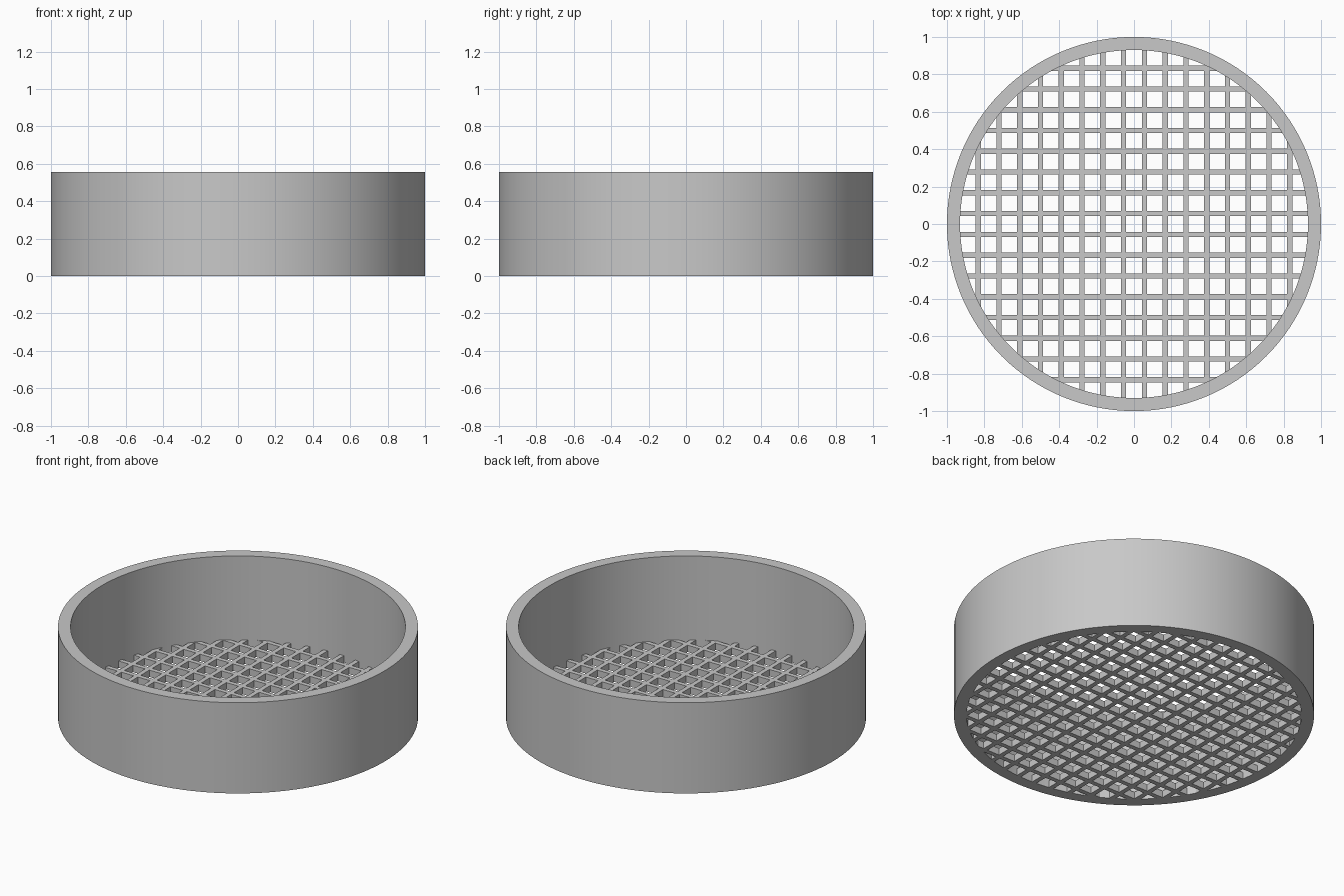
import bpy
import bmesh
import math
from mathutils import Matrix

if "Cube" in bpy.data.objects:
    bpy.data.objects.remove(bpy.data.objects["Cube"], do_unlink=True)

R_OUT, R_IN, HEIGHT = 1.0, 0.93, 0.556
PITCH, BAR, DEPTH = 1 / 9, 0.028, 0.042
SEGMENTS = 128

grey = bpy.data.materials.new("plain grey")
grey.use_nodes = True
colour = (0.58, 0.58, 0.58, 1)
grey.diffuse_color = colour
grey.node_tree.nodes["Principled BSDF"].inputs["Base Color"].default_value = colour


def make_object(name, bm):
    bmesh.ops.recalc_face_normals(bm, faces=bm.faces)
    mesh = bpy.data.meshes.new(name)
    bm.to_mesh(mesh)
    bm.free()
    mesh.materials.append(grey)
    obj = bpy.data.objects.new(name, mesh)
    bpy.context.collection.objects.link(obj)
    return obj


# Outer wall: rectangular section swept around a circle
bm = bmesh.new()
section = [(R_IN, 0), (R_OUT, 0), (R_OUT, HEIGHT), (R_IN, HEIGHT)]
rings = []
for i in range(SEGMENTS):
    a = 2 * math.pi * i / SEGMENTS
    rings.append([bm.verts.new((r * math.cos(a), r * math.sin(a), z)) for r, z in section])
for i, ring in enumerate(rings):
    after = rings[(i + 1) % SEGMENTS]
    for j in range(4):
        k = (j + 1) % 4
        bm.faces.new((ring[j], after[j], after[k], ring[k]))
wall = make_object("outer_wall", bm)

# Mesh floor: a thin disc pierced by a square grid of holes
bm = bmesh.new()
bmesh.ops.create_cone(bm, cap_ends=True, segments=SEGMENTS, radius1=R_IN + 0.001,
                      radius2=R_IN + 0.001, depth=DEPTH,
                      matrix=Matrix.Translation((0, 0, DEPTH / 2)))
floor = make_object("mesh_floor", bm)

bm = bmesh.new()
hole = PITCH - BAR
for i in range(-8, 9):
    for j in range(-8, 9):
        x, y = i * PITCH, j * PITCH
        # Skip holes lying wholly under the wall
        if math.hypot(max(abs(x) - hole / 2, 0), max(abs(y) - hole / 2, 0)) < R_IN:
            bmesh.ops.create_cube(bm, size=1, matrix=Matrix.Translation((x, y, DEPTH / 2))
                                  @ Matrix.Diagonal((hole, hole, DEPTH * 3, 1)))
cutter = make_object("hole_cutter", bm)
cutter.hide_render = True

cut = floor.modifiers.new("holes", "BOOLEAN")
cut.operation = "DIFFERENCE"
cut.solver = "EXACT"
cut.object = cutter
bpy.context.view_layer.update()
graph = bpy.context.evaluated_depsgraph_get()
pierced = bpy.data.meshes.new_from_object(floor.evaluated_get(graph))
floor.modifiers.clear()
floor.data = pierced
bpy.data.objects.remove(cutter, do_unlink=True)

# Smooth round wall with sharp rims
bpy.ops.object.select_all(action="DESELECT")
wall.select_set(True)
bpy.context.view_layer.objects.active = wall
bpy.ops.object.shade_smooth_by_angle(angle=math.radians(30))
